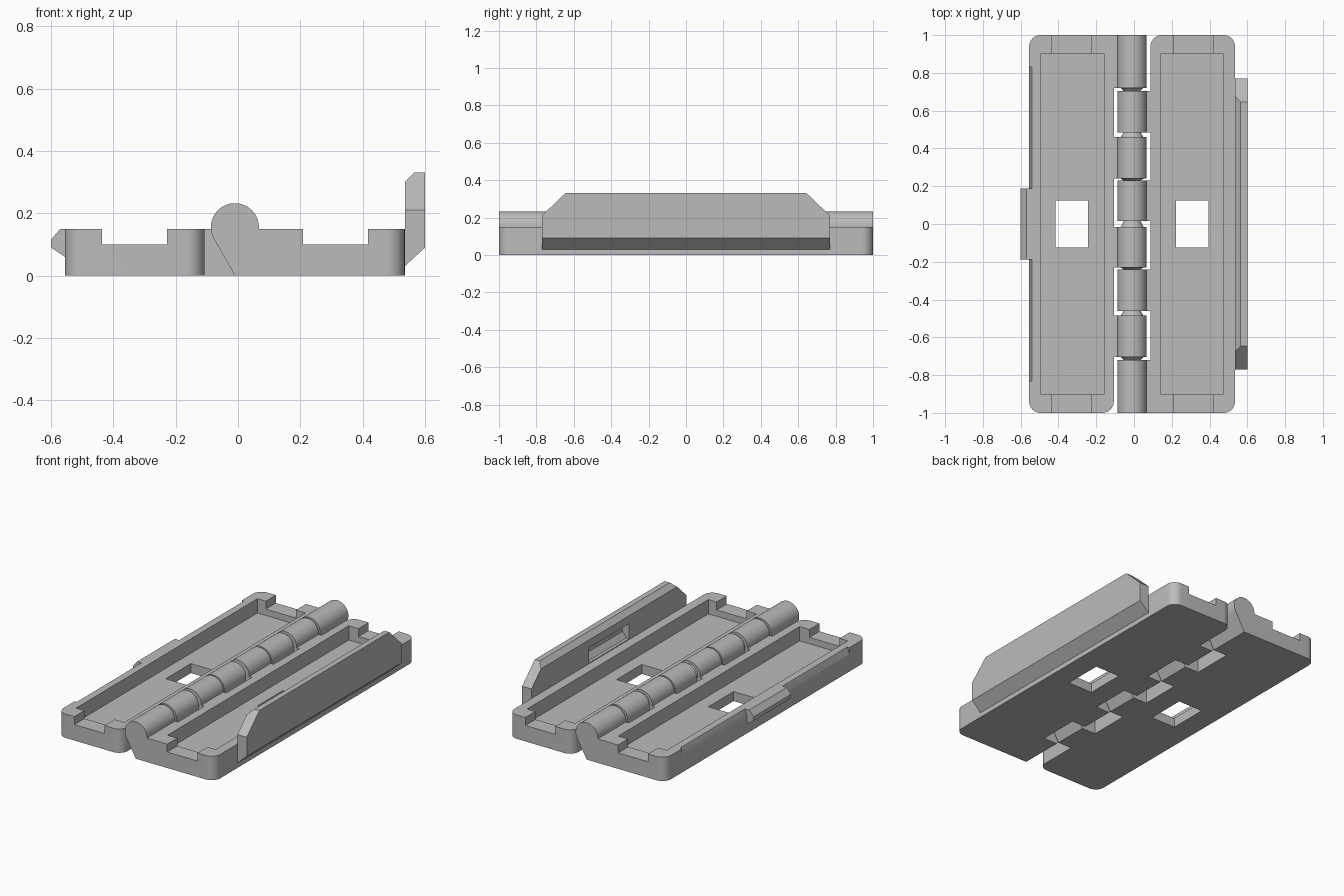
import bpy, bmesh, math
from mathutils import Matrix, Vector

if "Cube" in bpy.data.objects:
    bpy.data.objects.remove(bpy.data.objects["Cube"])

grey = bpy.data.materials.new("grey plastic")
grey.diffuse_color = (0.5, 0.5, 0.5, 1)
grey.use_nodes = True
grey.node_tree.nodes["Principled BSDF"].inputs["Base Color"].default_value = grey.diffuse_color
AXIS_X, AXIS_Z, R = -0.01, 0.155, 0.077      # hinge axis and knuckle radius


def prism(name, pts, axis, a, b):
    """Extrude a 2D outline along an axis from a to b."""
    place = {"x": lambda p, t: (t, p[0], p[1]),
             "y": lambda p, t: (p[0], t, p[1]),
             "z": lambda p, t: (p[0], p[1], t)}[axis]
    bm = bmesh.new()
    lo = [bm.verts.new(place(p, a)) for p in pts]
    hi = [bm.verts.new(place(p, b)) for p in pts]
    bm.faces.new(lo)
    bm.faces.new(hi)
    n = len(pts)
    for i in range(n):
        bm.faces.new((lo[i], lo[(i + 1) % n], hi[(i + 1) % n], hi[i]))
    bmesh.ops.recalc_face_normals(bm, faces=bm.faces)
    me = bpy.data.meshes.new(name)
    bm.to_mesh(me)
    bm.free()
    me.materials.append(grey)
    ob = bpy.data.objects.new(name, me)
    bpy.context.collection.objects.link(ob)
    return ob


def box(name, x0, x1, y0, y1, z0, z1):
    return prism(name, [(x0, y0), (x1, y0), (x1, y1), (x0, y1)], "z", z0, z1)


def cut(ob, cutter):
    cutter.hide_render = True
    mod = ob.modifiers.new("cut", "BOOLEAN")
    mod.operation, mod.object, mod.solver = "DIFFERENCE", cutter, "EXACT"
    bpy.context.view_layer.objects.active = ob
    bpy.ops.object.modifier_apply(modifier=mod.name)
    bpy.data.objects.remove(cutter)


def arc(cx, cy, r, a0, a1, n):
    return [(cx + r * math.cos(math.radians(a0 + (a1 - a0) * i / n)),
             cy + r * math.sin(math.radians(a0 + (a1 - a0) * i / n))) for i in range(n + 1)]


def make_half(side):
    """One tray with its knuckles; x is measured from the hinge axis."""
    x0, x1, r = 0.097, 0.545, 0.06
    outline = ([(x0, -1)] + arc(x1 - r, -1 + r, r, -90, 0, 10)
               + arc(x1 - r, 1 - r, r, 0, 90, 10) + arc(x0 + r, 1 - r, r, 90, 180, 10))
    tray = prism(side + "_tray", outline, "z", 0, 0.15)
    cut(tray, box("cavity", 0.15, 0.485, -0.9, 0.9, 0.06, 0.3))
    cut(tray, box("end_notches", 0.218, 0.427, -1.1, 1.1, 0.10, 0.3))
    cut(tray, box("window", 0.233, 0.405, -0.125, 0.125, -0.1, 0.2))
    parts = [tray]
    # knuckles with a tangent web down to the base
    profile = [(0, 0), (x0, 0), (x0, 0.15)] + arc(0, AXIS_Z, R, -3.7, 210, 40)
    for i, (a, b) in enumerate([(-1, -0.72), (-0.46, -0.24), (0.015, 0.23), (0.485, 0.705)]):
        parts.append(prism(f"{side}_knuckle_{i + 1}", profile, "y", a, b))
    turn = Matrix.Rotation(math.pi if side == "left" else 0, 4, "Z")
    for ob in parts:
        ob.data.transform(Matrix.Translation((AXIS_X, 0, 0)) @ turn)
    return tray


right_tray = make_half("right")
left_tray = make_half("left")

# clearance bevel along the left tray's outer top edge
cut(left_tray, prism("edge_bevel", [(-0.58, 0.11), (-0.555, 0.11), (-0.54, 0.15), (-0.54, 0.2), (-0.58, 0.2)],
                     "y", -0.83, 0.83))

# tapered pins in the gaps between knuckles
gaps = [(0.72, 0.705), (0.46, 0.485), (0.24, 0.23), (-0.015, 0.015),
        (-0.23, -0.24), (-0.485, -0.46), (-0.705, -0.72)]
for i, (wide, narrow) in enumerate(gaps):
    pin = prism(f"hinge_pin_{i + 1}", arc(AXIS_X, AXIS_Z, 0.06, 0, 352.5, 47), "y", wide, narrow)
    for v in pin.data.vertices:
        if abs(v.co.y - narrow) < 1e-5:
            v.co.x = AXIS_X + (v.co.x - AXIS_X) * 0.75
            v.co.z = AXIS_Z + (v.co.z - AXIS_Z) * 0.75

# latch flap on the right edge, with clipped top corners and an inner recess
latch = prism("latch_flap", [(0.535, 0.03), (0.6, 0.09), (0.6, 0.33), (0.565, 0.33), (0.535, 0.30)],
              "y", -0.77, 0.77)
for s in (-1, 1):
    cut(latch, prism("corner_clip", [(s * 0.77, 0.21), (s * 0.645, 0.33), (s * 0.645, 0.5), (s * 0.9, 0.5),
                                     (s * 0.9, 0.21)], "x", 0.4, 0.7))
cut(latch, prism("catch_recess", [(0.5, 0.155), (0.555, 0.155), (0.58, 0.19), (0.58, 0.215),
                                  (0.535, 0.25), (0.5, 0.25)], "y", -0.2, 0.2))

# catch on the left edge
prism("catch", [(-0.54, 0.06), (-0.555, 0.06), (-0.6, 0.09), (-0.6, 0.115), (-0.57, 0.15), (-0.54, 0.15)],
      "y", -0.187, 0.187)

# smooth the round surfaces, keep hard edges
for ob in bpy.context.collection.objects:
    ob.select_set(True)
    bpy.context.view_layer.objects.active = ob
bpy.ops.object.shade_smooth_by_angle(angle=math.radians(30))
